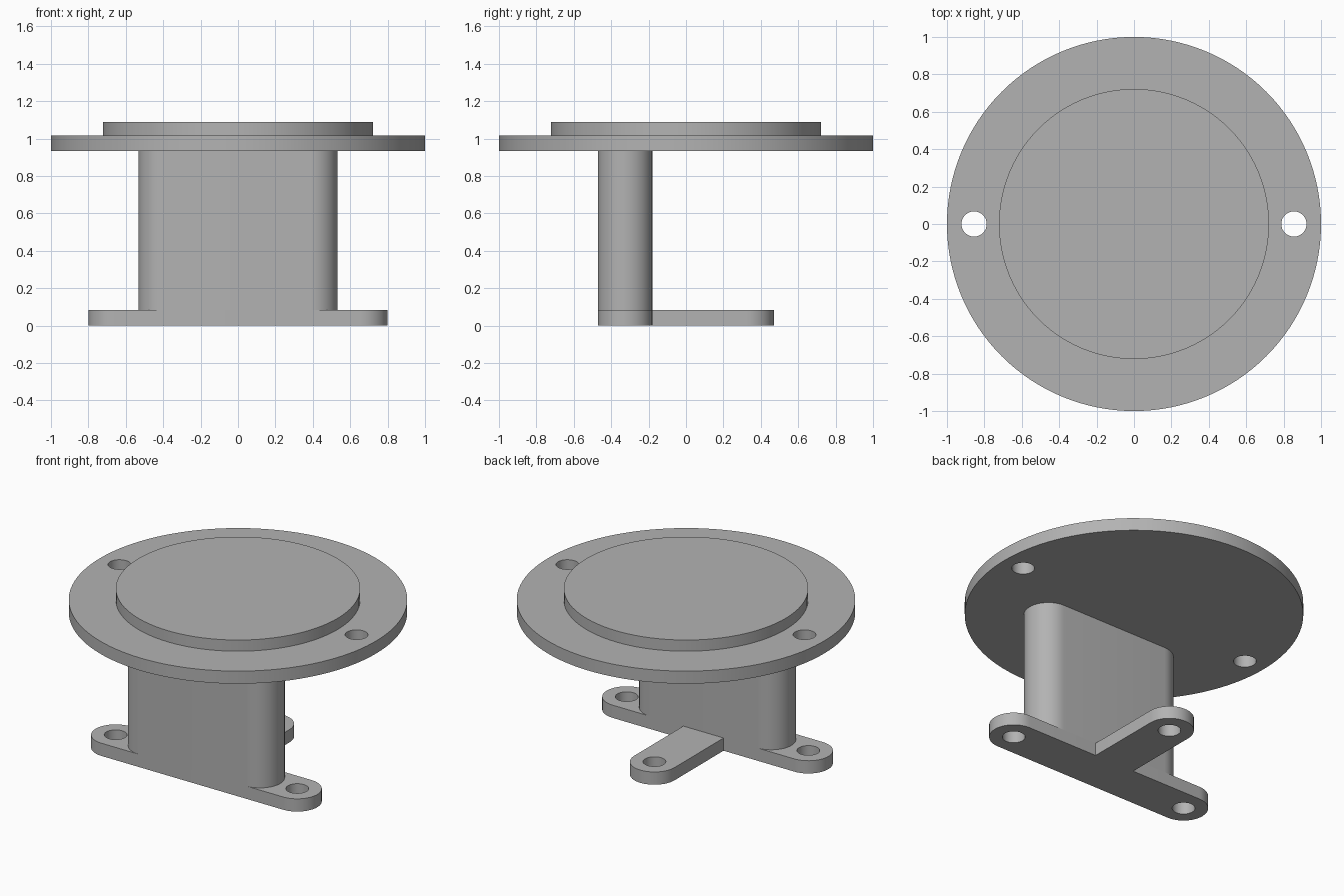
import bpy
import bmesh
import math

if "Cube" in bpy.data.objects:
    bpy.data.objects.remove(bpy.data.objects["Cube"])

R = 0.145       # half width of the bar, leg and column
HOLE = 0.0675   # screw hole radius
Z_BASE, Z_PLATE, Z_RIM, Z_TOP = 0.083, 0.933, 1.015, 1.088
BAR_Y = -0.325  # centre line of bar and column

grey = bpy.data.materials.new("plain grey")
grey.diffuse_color = (0.45, 0.45, 0.45, 1)
grey.use_nodes = True
grey.node_tree.nodes["Principled BSDF"].inputs["Base Color"].default_value = grey.diffuse_color


def arc(cx, cy, r, a0, a1, n):
    """Points along an arc, angles in degrees, both ends included."""
    return [(cx + r * math.cos(math.radians(a0 + (a1 - a0) * i / n)),
             cy + r * math.sin(math.radians(a0 + (a1 - a0) * i / n)))
            for i in range(n + 1)]


def circle(cx, cy, r, n):
    return arc(cx, cy, r, 0, 360, n)[:-1]


def slab(name, loops, z0, z1):
    """Extrude an outline (first loop) with holes (other loops) from z0 to z1."""
    bm = bmesh.new()
    edges = []
    for loop in loops:
        vs = [bm.verts.new((x, y, z0)) for x, y in loop]
        edges += [bm.edges.new((vs[i - 1], vs[i])) for i in range(len(vs))]
    bmesh.ops.triangle_fill(bm, edges=edges, use_beauty=True, use_dissolve=False)
    ext = bmesh.ops.extrude_face_region(bm, geom=bm.faces[:], use_keep_orig=True)
    top = [g for g in ext["geom"] if isinstance(g, bmesh.types.BMVert)]
    bmesh.ops.translate(bm, verts=top, vec=(0, 0, z1 - z0))
    bmesh.ops.recalc_face_normals(bm, faces=bm.faces[:])
    mesh = bpy.data.meshes.new(name)
    bm.to_mesh(mesh)
    bm.free()
    mesh.materials.append(grey)
    ob = bpy.data.objects.new(name, mesh)
    bpy.context.collection.objects.link(ob)
    bpy.ops.object.select_all(action='DESELECT')
    ob.select_set(True)
    bpy.context.view_layer.objects.active = ob
    bpy.ops.object.shade_smooth_by_angle(angle=math.radians(30))
    return ob


# T-shaped foot: cross bar at the front, leg to the back, three screw holes
bar_x, leg_y = 0.655, 0.325
foot = (arc(bar_x, BAR_Y, R, -90, 90, 24)
        + [(R, BAR_Y + R)]
        + arc(0, leg_y, R, 0, 180, 24)
        + [(-R, BAR_Y + R)]
        + arc(-bar_x, BAR_Y, R, 90, 270, 24))
foot_holes = [circle(x, y, HOLE, 32)
              for x, y in ((bar_x, BAR_Y), (-bar_x, BAR_Y), (0, leg_y))]
slab("foot", [foot] + foot_holes, 0, Z_BASE)

# Upright column with rounded ends
col_x = 0.388
column = (arc(col_x, BAR_Y, R, -90, 90, 24)
          + arc(-col_x, BAR_Y, R, 90, 270, 24))
slab("column", [column], Z_BASE, Z_PLATE)

# Round plate with two holes, and the raised disc on it
plate_holes = [circle(s * 0.855, 0, HOLE, 32) for s in (-1, 1)]
slab("round_plate", [circle(0, 0, 1, 128)] + plate_holes, Z_PLATE, Z_RIM)
slab("raised_disc", [circle(0, 0, 0.722, 96)], Z_RIM, Z_TOP)
